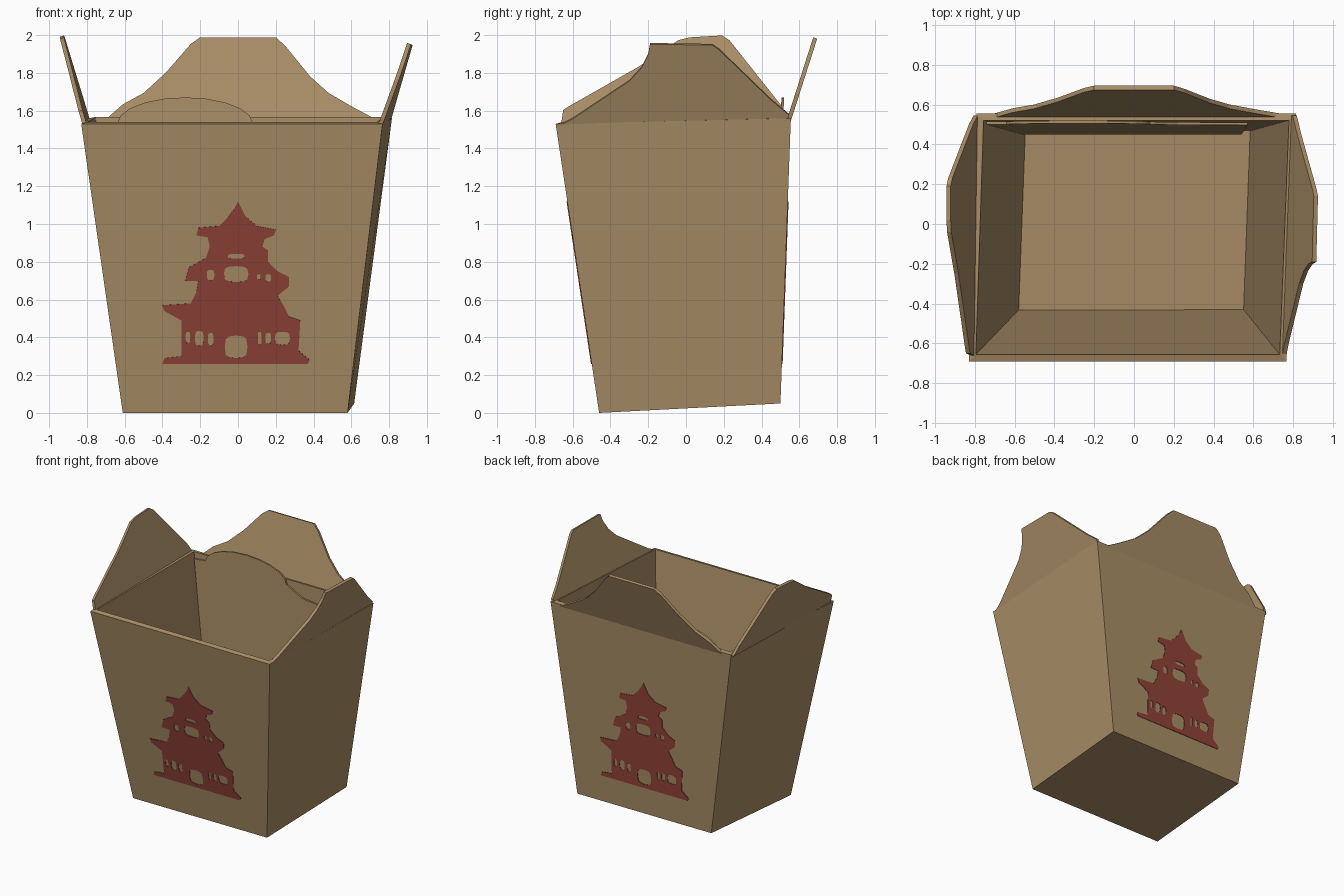
import bpy, bmesh, math
from mathutils import Matrix, Vector

if "Cube" in bpy.data.objects:
    bpy.data.objects.remove(bpy.data.objects["Cube"], do_unlink=True)


def make_material(name, rgb):
    mat = bpy.data.materials.new(name)
    mat.use_nodes = True
    color = (*rgb, 1)
    mat.diffuse_color = color
    shader = next(n for n in mat.node_tree.nodes if n.type == "BSDF_PRINCIPLED")
    shader.inputs["Base Color"].default_value = color
    shader.inputs["Roughness"].default_value = 0.8
    return mat


kraft = make_material("kraft cardboard", (0.40, 0.27, 0.135))
red = make_material("red ink", (0.28, 0.055, 0.038))


def add_object(name, mesh, mat):
    mesh.materials.clear()
    mesh.materials.append(mat)
    ob = bpy.data.objects.new(name, mesh)
    bpy.context.collection.objects.link(ob)
    return ob


def sheet(name, verts, faces, thickness, offset):
    """Cardboard sheet: faces given a thickness."""
    bm = bmesh.new()
    vs = [bm.verts.new(v) for v in verts]
    for f in faces:
        bm.faces.new([vs[i] for i in f])
    bmesh.ops.recalc_face_normals(bm, faces=bm.faces)
    mesh = bpy.data.meshes.new(name)
    bm.to_mesh(mesh)
    bm.free()
    ob = add_object(name, mesh, kraft)
    mod = ob.modifiers.new("thickness", "SOLIDIFY")
    mod.thickness = thickness
    mod.offset = offset
    mod.use_even_offset = True
    return ob


def flap(name, outline, place, thickness=0.022):
    """Flat panel from an outline, set in space by the place function."""
    verts = [place(u, z) for u, z in outline]
    return sheet(name, verts, [range(len(verts))], thickness, 0)


# Tapered open box, slightly skewed
bottom = [(-.61, -.46, 0), (.58, -.46, 0), (.615, .50, .05), (-.575, .50, .05)]
rim = [(-.83, -.69, 1.53), (.765, -.69, 1.53), (.815, .555, 1.56), (-.79, .555, 1.56)]
walls = [(i, (i + 1) % 4, (i + 1) % 4 + 4, i + 4) for i in range(4)]
box = sheet("box_body", bottom + rim, [(3, 2, 1, 0)] + walls, 0.035, -1)

# Back flap, leaning backwards
back_outline = [(-.78, 1.54), (-.70, 1.55), (-.61, 1.63), (-.50, 1.69), (-.38, 1.80),
                (-.25, 1.95), (-.20, 1.985), (.20, 1.985), (.25, 1.94), (.38, 1.78),
                (.48, 1.69), (.60, 1.62), (.75, 1.54), (.80, 1.54)]
flap("back_flap", back_outline, lambda u, z: (u, .545 + (z - 1.55) * .32, z))

# Side flaps, leaning outwards
left_outline = [(-.66, 1.53), (-.60, 1.56), (-.48, 1.64), (-.30, 1.76), (-.235, 1.83),
                (-.20, 1.90), (-.19, 1.955), (.14, 1.95), (.17, 1.93), (.45, 1.66),
                (.545, 1.58), (.545, 1.55)]
flap("left_flap", left_outline,
     lambda u, z: (.775 + .03 * u + (z - 1.53) * .32, u, z))

right_outline = [(-.66, 1.53), (-.65, 1.60), (-.62, 1.62), (-.25, 1.83), (-.04, 1.97),
                 (.02, 1.985), (.19, 1.995), (.23, 1.97), (.50, 1.63), (.545, 1.55)]
flap("right_flap", right_outline,
     lambda u, z: (-.80 + .02 * u - (z - 1.53) * .29, u, z))

# Inner tab, folded flat against the back wall
arc = [(-.28 - .36 * math.cos(t), 1.53 + .14 * math.sin(t))
       for t in (math.pi * i / 10 for i in range(11))]
tab_outline = [(-.56, .12), (-.74, 1.52)] + arc + [(.22, 1.46), (.57, 1.42), (.54, .12)]
flap("inner_tab", tab_outline, lambda u, z: (u, .452 + .036 * z, z), 0.014)

# Printed pagoda: one filled outline with window holes
pagoda_outline = [
    (0, 1.12), (.02, 1.08), (.04, 1.04), (.10, .99), (.20, .97), (.19, .94), (.14, .92),
    (.13, .88), (.16, .86), (.16, .80), (.21, .75), (.27, .72), (.27, .67), (.21, .62),
    (.24, .57), (.27, .51), (.33, .49), (.32, .33), (.38, .28), (.37, .26), (-.40, .26),
    (-.39, .29), (-.30, .30), (-.30, .49), (-.39, .54), (-.40, .57), (-.25, .58),
    (-.22, .64), (-.21, .70), (-.28, .70), (-.26, .77), (-.17, .82), (-.15, .88),
    (-.16, .93), (-.22, .94), (-.21, .98), (-.10, .99), (-.05, 1.04), (-.02, 1.08)]


def rounded_hole(cx, cz, w, h):
    """Squarish oval around a centre."""
    ring = [2 * math.pi * i / 12 for i in range(12)]
    bulge = lambda v: math.copysign(abs(v) ** 0.6, v)
    return [(cx + bulge(math.cos(t)) * w / 2, cz + bulge(math.sin(t)) * h / 2) for t in ring]


upper_windows = [(-.01, .83, .09, .025), (-.01, .735, .13, .085), (-.145, .73, .04, .055),
                 (.11, .72, .02, .03), (.16, .715, .03, .04)]
lower_windows = [(-.01, .35, .12, .12), (-.265, .40, .025, .06), (-.205, .395, .045, .08),
                 (-.145, .39, .03, .07), (.115, .395, .02, .07), (.16, .395, .03, .06),
                 (.235, .395, .08, .07)]

curve = bpy.data.curves.new("pagoda_outline", "CURVE")
curve.dimensions = "2D"
curve.fill_mode = "BOTH"
curve.extrude = 0.002
for points in [pagoda_outline] + [rounded_hole(*w) for w in upper_windows + lower_windows]:
    spline = curve.splines.new("POLY")
    spline.points.add(len(points) - 1)
    for p, (x, z) in zip(spline.points, points):
        p.co = (x, z, 0, 1)
    spline.use_cyclic_u = True
source = bpy.data.objects.new("pagoda_source", curve)
bpy.context.collection.objects.link(source)
graph = bpy.context.evaluated_depsgraph_get()
print_mesh = bpy.data.meshes.new_from_object(source.evaluated_get(graph))
bpy.data.objects.remove(source, do_unlink=True)


def print_on_wall(name, side, low, high):
    """Lay the print on the wall that rises from low to high."""
    right = Vector((side, 0, 0))
    up = (high - low) / (high.z - low.z)
    normal = right.cross(up).normalized()
    start = low - up * low.z + normal * 0.002
    mesh = print_mesh.copy()
    mesh.transform(Matrix((right, up, normal)).transposed().to_4x4())
    mesh.transform(Matrix.Translation(start))
    add_object(name, mesh, red)


print_on_wall("front_pagoda_print", 1, Vector((0, -.46, 0)), Vector((0, -.69, 1.53)))
print_on_wall("back_pagoda_print", -1, Vector((0, .50, .05)), Vector((0, .555, 1.56)))
